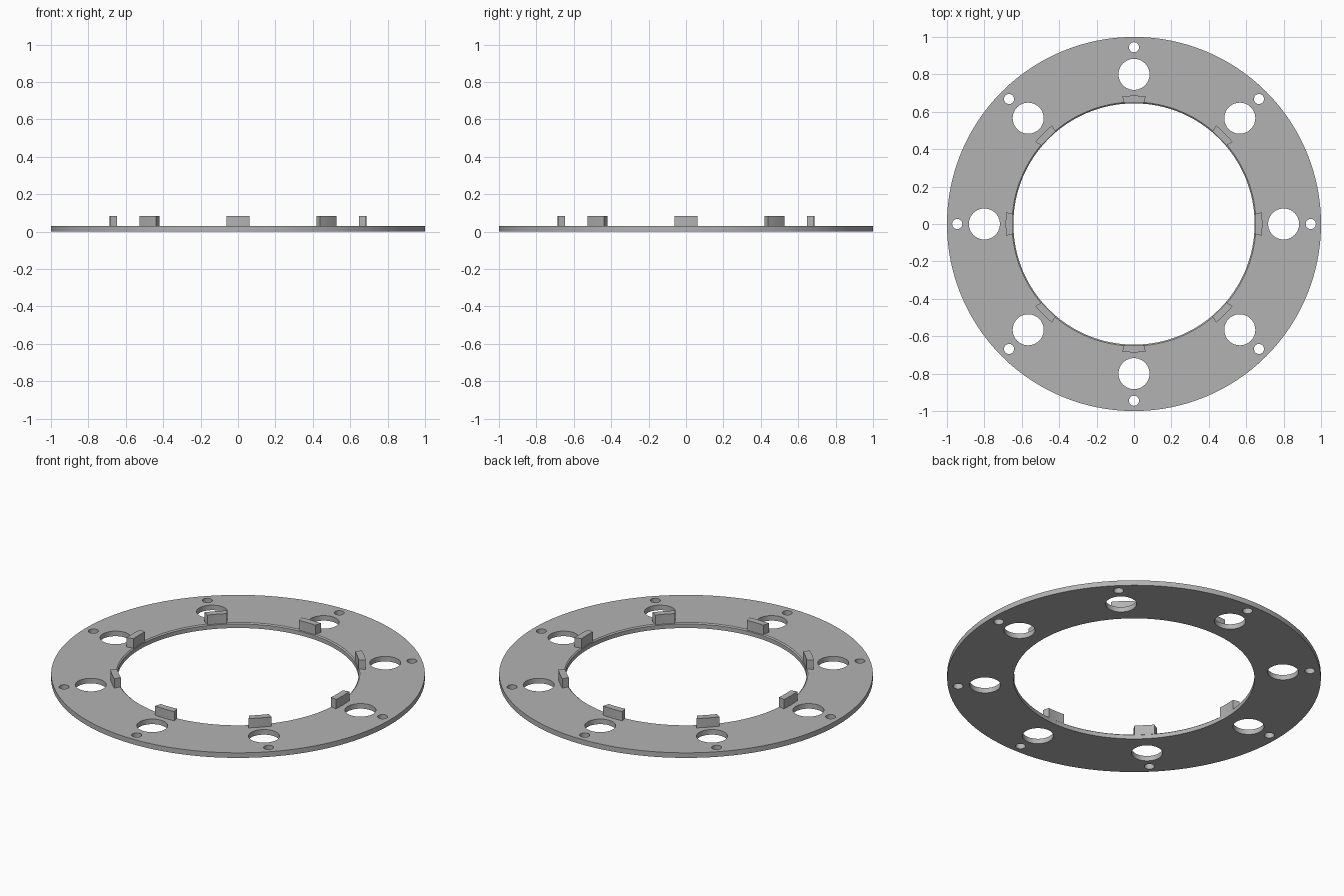
import bpy, bmesh, math
from mathutils import Matrix, Vector

cube = bpy.data.objects.get("Cube")
if cube:
    bpy.data.objects.remove(cube)

COUNT = 8
PLATE_TOP = 0.03
TAB_TOP = 0.085
INNER = 0.645
LIP = 0.652

grey = bpy.data.materials.new("plain grey")
grey.use_nodes = True
colour = (0.45, 0.45, 0.45, 1)
grey.diffuse_color = colour
grey.node_tree.nodes["Principled BSDF"].inputs["Base Color"].default_value = colour


def make_object(name, bm):
    bmesh.ops.recalc_face_normals(bm, faces=bm.faces)
    mesh = bpy.data.meshes.new(name)
    bm.to_mesh(mesh)
    bm.free()
    mesh.materials.append(grey)
    obj = bpy.data.objects.new(name, mesh)
    bpy.context.collection.objects.link(obj)
    return obj


def smooth(obj):
    bpy.ops.object.select_all(action="DESELECT")
    obj.select_set(True)
    bpy.context.view_layer.objects.active = obj
    bpy.ops.object.shade_smooth_by_angle(angle=math.radians(25))


def lathe(profile, steps):
    bm = bmesh.new()
    rings = []
    for i in range(steps):
        turn = Matrix.Rotation(math.tau * i / steps, 3, "Z")
        rings.append([bm.verts.new(turn @ Vector((r, 0, z))) for r, z in profile])
    for i, ring in enumerate(rings):
        after = rings[(i + 1) % steps]
        for j in range(len(profile)):
            k = (j + 1) % len(profile)
            bm.faces.new((ring[j], after[j], after[k], ring[k]))
    return bm


# Flat ring with a fine step around the top of its bore
ring = make_object("ring_plate", lathe(
    [(INNER, 0), (1, 0), (1, PLATE_TOP), (LIP, PLATE_TOP), (INNER, 0.024)], 128))

# Large and small through holes
bm = bmesh.new()
for i in range(COUNT):
    turn = Matrix.Rotation(math.tau * i / COUNT, 4, "Z")
    for distance, radius in ((0.8, 0.083), (0.945, 0.027)):
        bmesh.ops.create_cone(bm, cap_ends=True, segments=40, radius1=radius,
                              radius2=radius, depth=0.3,
                              matrix=turn @ Matrix.Translation((distance, 0, 0)))
cutter = make_object("hole_cutter", bm)
cutter.hide_render = True
cut = ring.modifiers.new("holes", "BOOLEAN")
cut.operation = "DIFFERENCE"
cut.solver = "EXACT"
cut.object = cutter
bpy.ops.object.select_all(action="DESELECT")
ring.select_set(True)
bpy.context.view_layer.objects.active = ring
bpy.ops.object.modifier_apply(modifier=cut.name)
bpy.data.objects.remove(cutter)
smooth(ring)

# Upright tabs around the bore, curved to follow it and narrower inside
STEPS = 6
for i in range(COUNT):
    bm = bmesh.new()
    outline = []
    for radius, half, way in ((0.648, 0.053, 1), (0.686, 0.0625, -1)):
        reach = math.asin(half / radius)
        for s in range(STEPS + 1):
            a = way * reach * (2 * s / STEPS - 1) + math.tau * i / COUNT
            outline.append((radius * math.cos(a), radius * math.sin(a)))
    base = bm.faces.new([bm.verts.new((x, y, 0.022)) for x, y in outline])
    top = bmesh.ops.extrude_face_region(bm, geom=[base])["geom"]
    for v in top:
        if isinstance(v, bmesh.types.BMVert):
            v.co.z = TAB_TOP
    smooth(make_object(f"tab_{i + 1}", bm))
